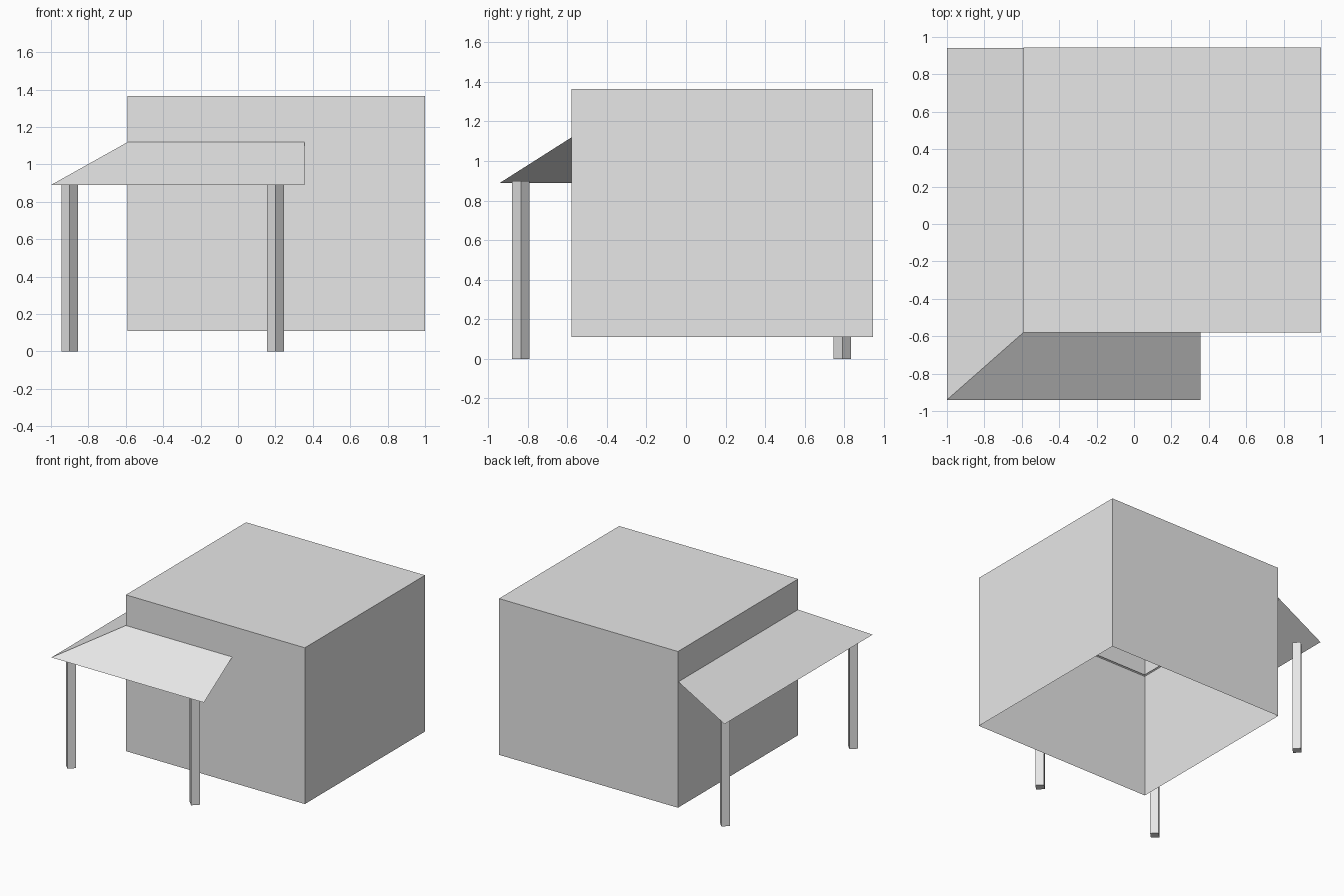
import bpy, bmesh, math
from mathutils import Matrix

cube = bpy.data.objects.get("Cube")
if cube:
    bpy.data.objects.remove(cube, do_unlink=True)

grey = bpy.data.materials.new("light_grey")
grey.use_nodes = True
grey.diffuse_color = (0.8, 0.8, 0.8, 1)
grey.node_tree.nodes["Principled BSDF"].inputs["Base Color"].default_value = (0.8, 0.8, 0.8, 1)


def add_object(name, bm):
    mesh = bpy.data.meshes.new(name)
    bm.to_mesh(mesh)
    bm.free()
    mesh.materials.append(grey)
    obj = bpy.data.objects.new(name, mesh)
    bpy.context.collection.objects.link(obj)
    return obj


# House shell: a plain box with an open underside
X0, X1, Y0, Y1, Z0, Z1 = -0.59, 1.0, -0.58, 0.945, 0.11, 1.365
bm = bmesh.new()
bmesh.ops.create_cube(bm, size=1)
floor = [f for f in bm.faces if f.normal.z < -0.5]
bmesh.ops.delete(bm, geom=floor, context='FACES_ONLY')
bmesh.ops.scale(bm, vec=(X1 - X0, Y1 - Y0, Z1 - Z0), verts=bm.verts)
bmesh.ops.translate(bm, vec=((X0 + X1) / 2, (Y0 + Y1) / 2, (Z0 + Z1) / 2), verts=bm.verts)
add_object("house_shell", bm)

# Porch roof: two thin sloping sheets mitred at the corner, tucked into the walls
EAVE, TOP, TUCK = 0.89, 1.125, 0.01
path = [  # (outer point, inner point) along the porch
    ((0.355, -0.94), (0.355, Y0 + TUCK)),
    ((-1.0, -0.94), (X0 + TUCK, Y0 + TUCK)),
    ((-1.0, 0.94), (X0 + TUCK, 0.94)),
]
bm = bmesh.new()
rows = [(bm.verts.new((*o, EAVE)), bm.verts.new((*i, TOP))) for o, i in path]
for (o1, i1), (o2, i2) in zip(rows, rows[1:]):
    face = bm.faces.new((o1, i1, i2, o2))
    face.normal_update()
    if face.normal.z < 0:
        face.normal_flip()
add_object("porch_roof", bm)

# Porch posts: square posts turned to face corner-on
POST_HEIGHT = 0.9
posts = {
    "front_right_post": (-0.9, -0.835),
    "front_left_post": (0.2, -0.835),
    "back_right_post": (-0.9, 0.79),
}
for name, (x, y) in posts.items():
    bm = bmesh.new()
    bmesh.ops.create_cube(bm, size=1)
    side = 0.09 / math.sqrt(2)
    bmesh.ops.scale(bm, vec=(side, side, POST_HEIGHT), verts=bm.verts)
    bmesh.ops.rotate(bm, matrix=Matrix.Rotation(math.pi / 4, 3, 'Z'), verts=bm.verts)
    bmesh.ops.translate(bm, vec=(x, y, POST_HEIGHT / 2), verts=bm.verts)
    add_object(name, bm)
